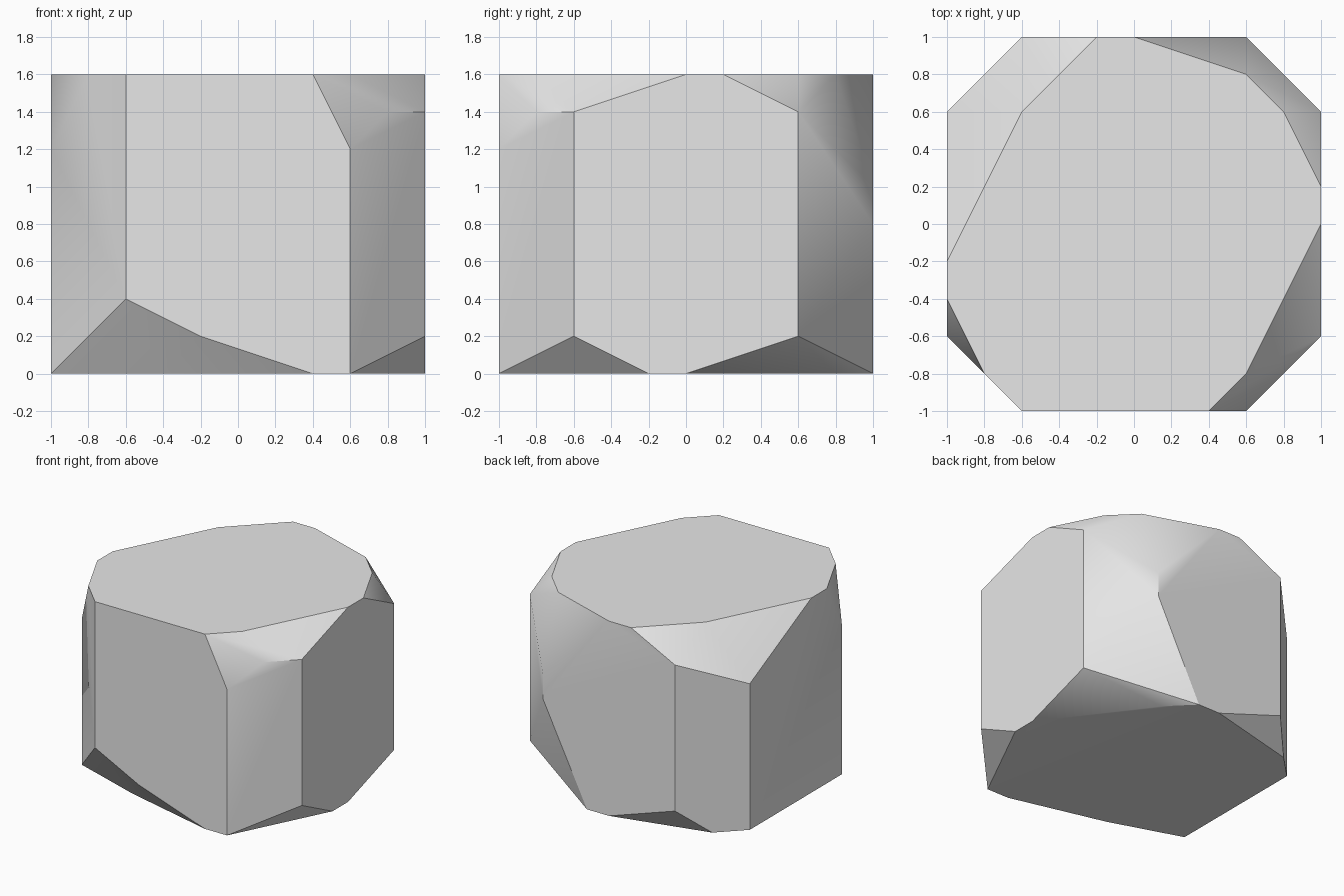
import bpy
import bmesh
import math

# Remove the default object only
default = bpy.data.objects.get("Cube")
if default:
    bpy.data.objects.remove(default, do_unlink=True)

UNIT = 0.2  # the rock's corners sit on a regular lattice of this size
TOP_LEVEL = 8

# Outline of the flat top
top_outline = [(-5, -1), (-3, 3), (-1, 5), (0, 5), (3, 4), (4, 3), (5, 1),
               (5, 0), (3, -4), (2, -5), (-3, -5), (-4, -4), (-5, -2)]

# Outline of the flat underside
base_outline = [(-5, -3), (-2, -4), (2, -5), (3, -5), (5, -1), (5, 0),
                (2, 4), (1, 5), (0, 5), (-4, 4), (-5, 3)]

# Upright corner edges: x, y, lower end, upper end
uprights = [(3, -5, 0, 6), (5, -3, 1, 7), (5, 3, 1, 7), (3, 5, 4, 5),
            (-3, 5, 1, 7), (-5, 3, 0, 6), (-5, -3, 0, 6), (-3, -5, 2, 8)]

# Single chipped corners on the front
chips = [(4, -4, 7), (-1, -5, 1)]

corners = set(chips)
corners.update((x, y, TOP_LEVEL) for x, y in top_outline)
corners.update((x, y, 0) for x, y in base_outline)
for x, y, low, high in uprights:
    corners.update([(x, y, low), (x, y, high)])


def build_rock(name, points):
    """Wrap the corner points in a faceted convex skin."""
    bm = bmesh.new()
    for point in sorted(points):
        bm.verts.new([UNIT * value for value in point])
    bmesh.ops.convex_hull(bm, input=bm.verts[:])
    loose = [v for v in bm.verts if not v.link_faces]
    bmesh.ops.delete(bm, geom=loose, context='VERTS')
    # Merge coplanar triangles into clean flat faces
    bmesh.ops.dissolve_limit(bm, angle_limit=math.radians(1),
                             verts=bm.verts[:], edges=bm.edges[:])
    bmesh.ops.recalc_face_normals(bm, faces=bm.faces[:])
    mesh = bpy.data.meshes.new(name)
    bm.to_mesh(mesh)
    bm.free()
    rock = bpy.data.objects.new(name, mesh)
    bpy.context.collection.objects.link(rock)
    return rock


def flat_material(name, colour):
    material = bpy.data.materials.new(name)
    material.use_nodes = True
    material.diffuse_color = colour
    for node in material.node_tree.nodes:
        if node.type == 'BSDF_PRINCIPLED':
            node.inputs["Base Color"].default_value = colour
            node.inputs["Roughness"].default_value = 0.9
    return material


# Rock body
rock = build_rock("rock", corners)
rock.data.materials.append(flat_material("light grey stone", (0.8, 0.8, 0.8, 1)))

# Soften the shallow bevels, keep the steep edges crisp
bpy.ops.object.select_all(action='DESELECT')
rock.select_set(True)
bpy.context.view_layer.objects.active = rock
bpy.ops.object.shade_smooth_by_angle(angle=math.radians(30))
